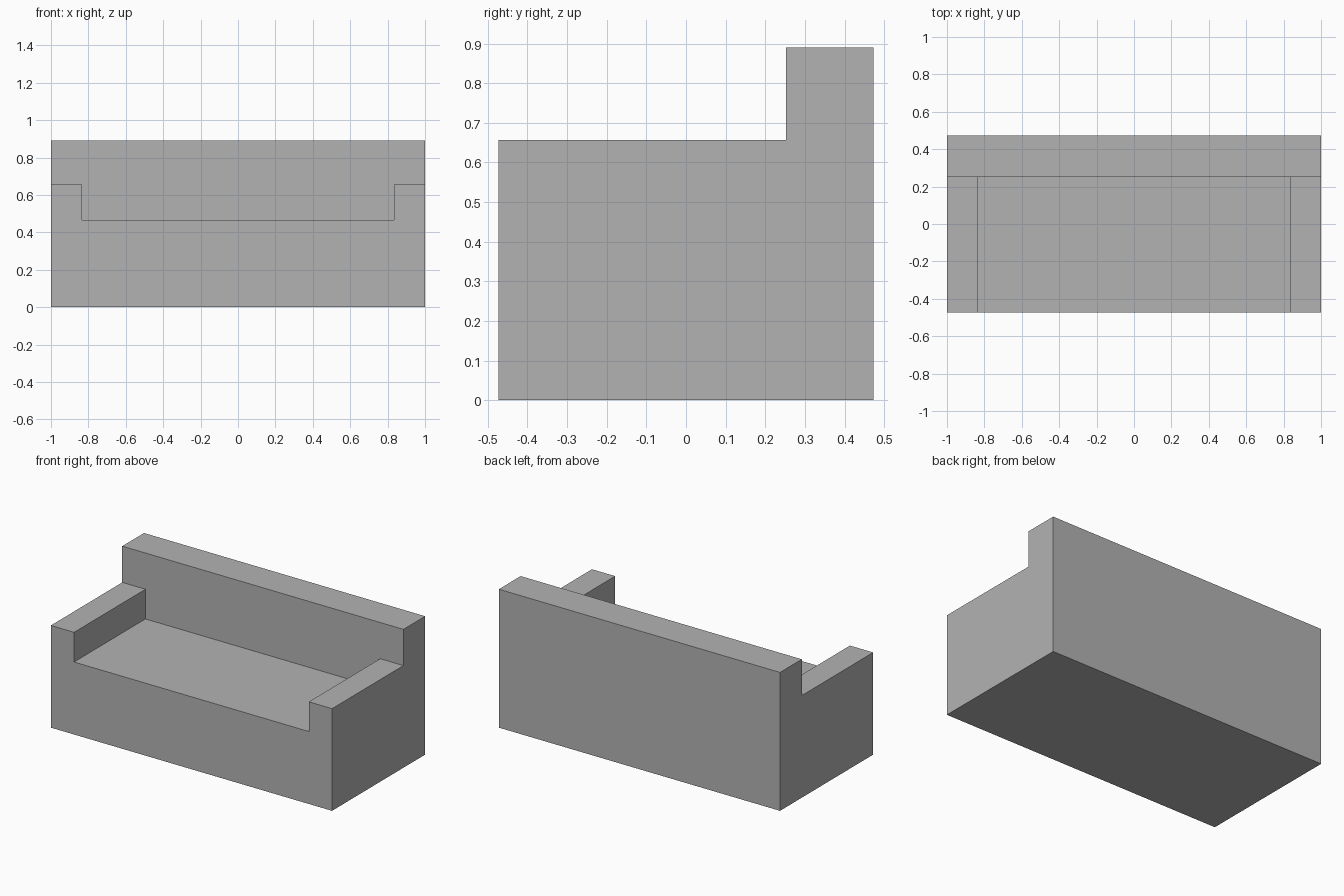
import bpy
import bmesh
import math

old = bpy.data.objects.get("Cube")
if old:
    bpy.data.objects.remove(old, do_unlink=True)

# Main dimensions
HALF_W, HALF_D = 1.0, 0.473
BACK_Y, BACK_TOP = 0.252, 0.89
ARM_X, ARM_TOP, SEAT_TOP = 0.835, 0.657, 0.466

grey = bpy.data.materials.new("grey upholstery")
grey.use_nodes = True
COLOUR = (0.45, 0.45, 0.45, 1)
grey.diffuse_color = COLOUR
grey.node_tree.nodes["Principled BSDF"].inputs["Base Color"].default_value = COLOUR


def extrude_across(name, profile, half_width):
    """Extrude a (y, z) side profile symmetrically across x."""
    bm = bmesh.new()
    face = bm.faces.new([bm.verts.new((-half_width, y, z)) for y, z in profile])
    out = bmesh.ops.extrude_face_region(bm, geom=[face])
    verts = [g for g in out["geom"] if isinstance(g, bmesh.types.BMVert)]
    bmesh.ops.translate(bm, verts=verts, vec=(2 * half_width, 0, 0))
    bmesh.ops.recalc_face_normals(bm, faces=bm.faces)
    mesh = bpy.data.meshes.new(name)
    bm.to_mesh(mesh)
    bm.free()
    mesh.materials.append(grey)
    obj = bpy.data.objects.new(name, mesh)
    bpy.context.collection.objects.link(obj)
    return obj


# Sofa body: L-shaped side profile with the tall backrest
sofa = extrude_across("sofa_body", [
    (-HALF_D, 0), (HALF_D, 0), (HALF_D, BACK_TOP),
    (BACK_Y, BACK_TOP), (BACK_Y, ARM_TOP), (-HALF_D, ARM_TOP)], HALF_W)

# Seat recess between the armrests
cutter = extrude_across("seat_cutter", [
    (-HALF_D - 0.2, SEAT_TOP), (BACK_Y, SEAT_TOP),
    (BACK_Y, BACK_TOP + 0.2), (-HALF_D - 0.2, BACK_TOP + 0.2)], ARM_X)
cutter.hide_render = True

cut = sofa.modifiers.new("seat recess", "BOOLEAN")
cut.operation = "DIFFERENCE"
cut.solver = "EXACT"
cut.object = cutter
bpy.context.view_layer.objects.active = sofa
bpy.ops.object.modifier_apply(modifier=cut.name)
bpy.data.objects.remove(cutter, do_unlink=True)

# Merge coplanar pieces into clean flat faces
bm = bmesh.new()
bm.from_mesh(sofa.data)
bmesh.ops.remove_doubles(bm, verts=bm.verts, dist=0.0005)
bmesh.ops.dissolve_limit(bm, angle_limit=math.radians(1), verts=bm.verts, edges=bm.edges)
bm.to_mesh(sofa.data)
bm.free()
